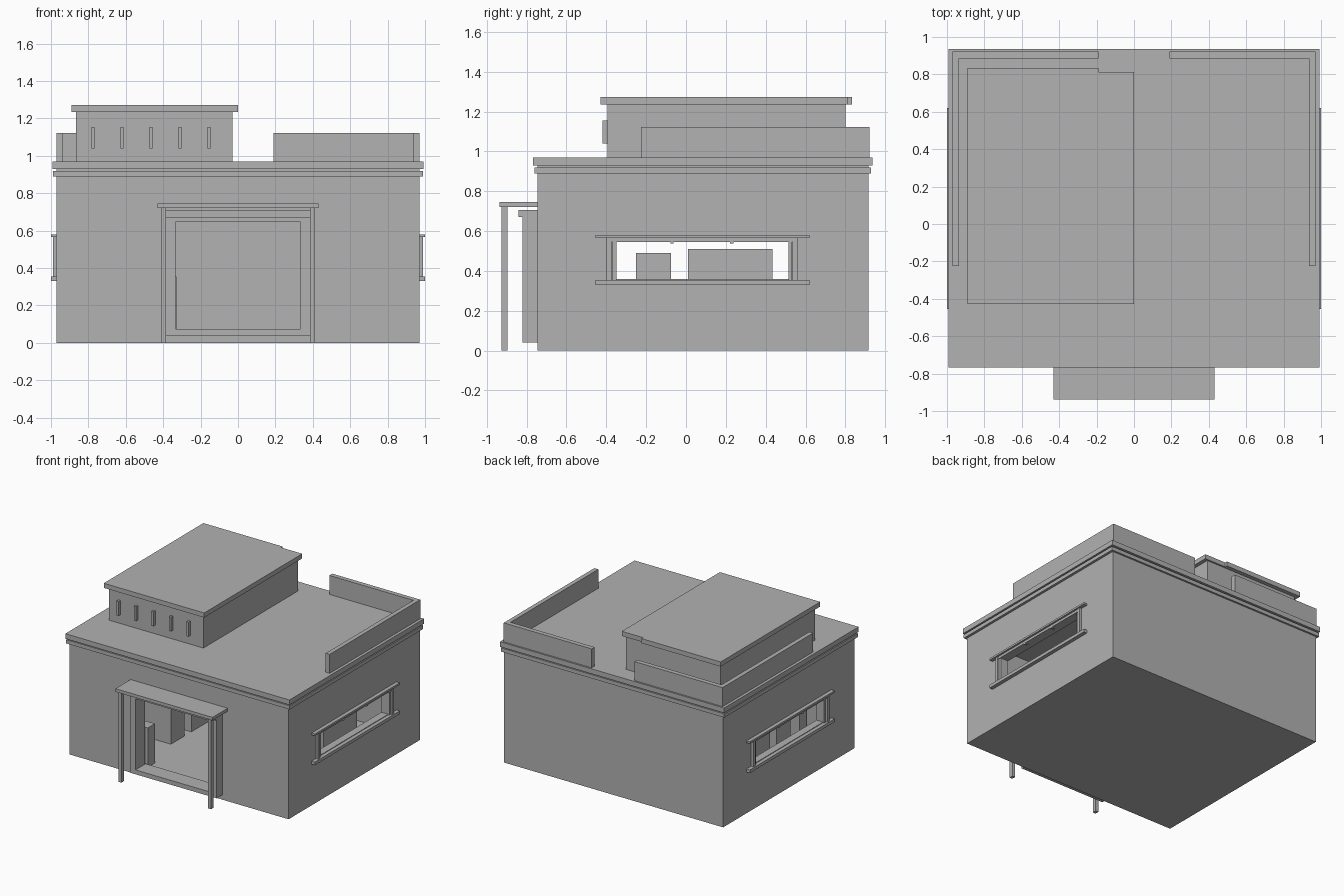
import bpy
import bmesh

cube = bpy.data.objects.get("Cube")
if cube:
    bpy.data.objects.remove(cube, do_unlink=True)

GREY = (0.445, 0.445, 0.445, 1)
stone = bpy.data.materials.new("plain grey")
stone.use_nodes = True
stone.diffuse_color = GREY
stone.node_tree.nodes["Principled BSDF"].inputs["Base Color"].default_value = GREY


def prism(name, outline, z0, z1):
    """Extrude a flat outline from z0 up to z1."""
    bm = bmesh.new()
    face = bm.faces.new([bm.verts.new((x, y, z0)) for x, y in outline])
    top = bmesh.ops.extrude_face_region(bm, geom=[face])["geom"]
    bmesh.ops.translate(bm, vec=(0, 0, z1 - z0),
                        verts=[v for v in top if isinstance(v, bmesh.types.BMVert)])
    bmesh.ops.recalc_face_normals(bm, faces=bm.faces)
    mesh = bpy.data.meshes.new(name)
    bm.to_mesh(mesh)
    bm.free()
    mesh.materials.append(stone)
    ob = bpy.data.objects.new(name, mesh)
    bpy.context.collection.objects.link(ob)
    return ob


def box(name, xs, ys, zs):
    (a, b), (c, d) = sorted(xs), ys
    return prism(name, [(a, c), (b, c), (b, d), (a, d)], *zs)


def cut(ob, xs, ys, zs):
    """Carve a box-shaped hole and discard the cutter."""
    cutter = box("cutter", xs, ys, zs)
    cutter.hide_render = True
    mod = ob.modifiers.new("cut", "BOOLEAN")
    mod.operation, mod.solver, mod.object = "DIFFERENCE", "EXACT", cutter
    bpy.context.view_layer.objects.active = ob
    bpy.ops.object.modifier_apply(modifier=mod.name)
    bpy.data.objects.remove(cutter, do_unlink=True)


# Hollow main building with doorway and side windows
FRONT, BACK, SIDE = -0.745, 0.915, 0.97
walls = box("main_walls", (-SIDE, SIDE), (FRONT, BACK), (0, 0.94))
cut(walls, (-0.91, 0.91), (-0.69, 0.86), (0.04, 0.87))
cut(walls, (-0.34, 0.34), (-0.9, -0.6), (0.05, 0.66))
cut(walls, (-1.1, 1.1), (-0.35, 0.515), (0.36, 0.545))

# Cornice and roof slab
box("cornice", (-0.99, 0.99), (-0.76, 0.93), (0.89, 0.92))
box("roof_slab", (-0.993, 0.993), (-0.767, 0.936), (0.93, 0.97))

# Upper room with stepped roof plate and front strips
box("upper_room", (-0.865, -0.03), (-0.395, 0.8), (0.97, 1.24))
prism("upper_roof", [(-0.89, -0.428), (0, -0.428), (0, 0.813), (-0.19, 0.813),
                     (-0.19, 0.833), (-0.89, 0.833)], 1.235, 1.272)
for i in range(5):
    x = -0.775 + i * 0.155
    box(f"wall_strip_{i + 1}", (x - 0.009, x + 0.009), (-0.42, -0.39), (1.04, 1.155))

# Porch roof and front door frame
box("porch_roof", (-0.43, 0.43), (-0.937, FRONT), (0.72, 0.745))
box("door_lintel", (-0.385, 0.385), (-0.84, FRONT), (0.67, 0.707))
box("door_head", (-0.335, 0.335), (-0.82, -0.69), (0.645, 0.67))
box("door_threshold", (-0.335, 0.335), (-0.82, -0.69), (0.04, 0.075))

for s, side in ((1, "left"), (-1, "right")):
    # Porch post and door jamb
    box(f"{side}_porch_post", (s * 0.385, s * 0.41), (-0.927, -0.895), (0, 0.72))
    box(f"{side}_door_jamb", (s * 0.335, s * 0.385), (-0.82, FRONT), (0.04, 0.67))

    # L-shaped parapet at the rear corner
    prism(f"{side}_parapet", [(s * x, y) for x, y in (
        (0.97, -0.225), (0.97, 0.922), (0.19, 0.922), (0.19, 0.885),
        (0.935, 0.885), (0.935, -0.225))], 0.97, 1.122)

    # Window surround: sill, hood, posts and inner lining
    box(f"{side}_window_sill", (s * 0.96, s), (-0.455, 0.62), (0.33, 0.355))
    box(f"{side}_window_hood", (s * 0.96, s), (-0.455, 0.62), (0.565, 0.58))
    box(f"{side}_window_head", (s * 0.96, s * 0.985), (-0.4, 0.56), (0.545, 0.565))
    for n, y in (("front", -0.4), ("back", 0.535)):
        box(f"{side}_window_{n}_post", (s * 0.96, s * 0.99), (y, y + 0.025), (0.355, 0.565))
    for n, y in (("front", -0.368), ("back", 0.515)):
        box(f"{side}_window_{n}_lining", (s * 0.95, s * 0.98), (y, y + 0.018), (0.355, 0.555))
    for n, y in (("front", -0.07), ("back", 0.23)):
        box(f"{side}_window_{n}_catch", (s * 0.96, s * 0.985), (y - 0.008, y + 0.008), (0.538, 0.55))

    # Blocks standing inside the room
    box(f"{side}_small_block", (s * 0.42, s * 0.75), (-0.25, -0.075), (0.04, 0.49))
    box(f"{side}_large_block", (s * 0.42, s * 0.75), (0.01, 0.435), (0.04, 0.51))
box("entry_counter", (-0.6, -0.33), (-0.67, -0.58), (0.04, 0.355))
